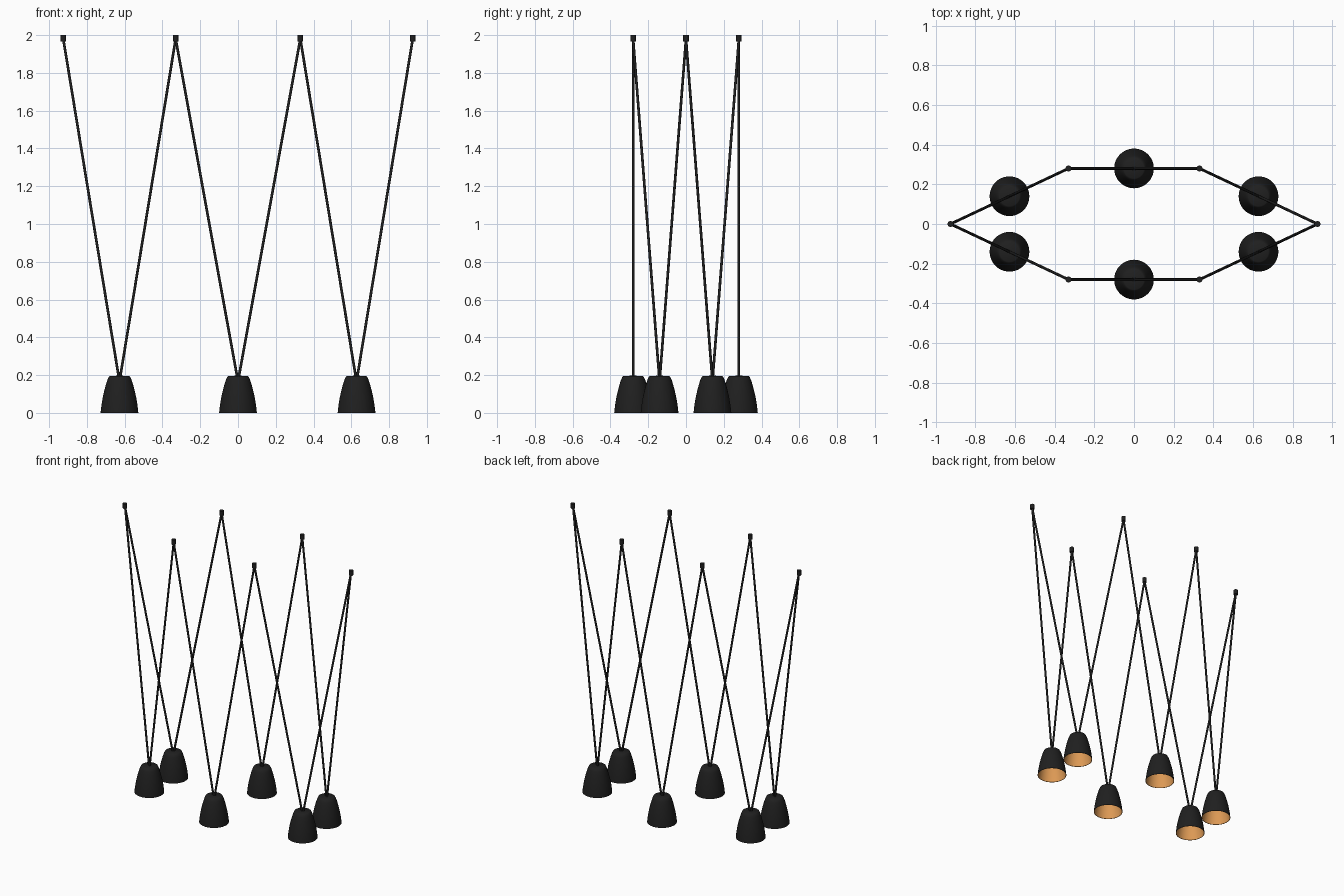
import bpy, bmesh, math
from mathutils import Vector

if "Cube" in bpy.data.objects:
    bpy.data.objects.remove(bpy.data.objects["Cube"])


def material(name, color):
    m = bpy.data.materials.new(name)
    m.diffuse_color = color
    m.use_nodes = True
    m.node_tree.nodes["Principled BSDF"].inputs["Base Color"].default_value = m.diffuse_color
    return m


black = material("matte_black", (0.014, 0.014, 0.014, 1))
copper = material("copper_lining", (0.72, 0.32, 0.09, 1))


def finish(name, bm, loc, mat):
    me = bpy.data.meshes.new(name)
    bm.to_mesh(me)
    bm.free()
    me.materials.append(mat)
    ob = bpy.data.objects.new(name, me)
    ob.location = loc
    bpy.context.collection.objects.link(ob)
    bpy.context.view_layer.objects.active = ob
    bpy.ops.object.select_all(action='DESELECT')
    ob.select_set(True)
    bpy.ops.object.shade_smooth_by_angle(angle=math.radians(40))
    return ob


def lathe(name, profile, loc, mat, flip=False, segs=48):
    """Revolve (radius, z) points listed from bottom to top about z."""
    bm = bmesh.new()
    rings = []
    for r, z in profile:
        if r == 0:
            rings.append([bm.verts.new((0, 0, z))] * segs)
        else:
            rings.append([bm.verts.new((r * math.cos(2 * math.pi * i / segs),
                                        r * math.sin(2 * math.pi * i / segs), z))
                          for i in range(segs)])
    for a, b in zip(rings, rings[1:]):
        for i in range(segs):
            j = (i + 1) % segs
            corners = list(dict.fromkeys([a[i], a[j], b[j], b[i]]))
            bm.faces.new(corners)
    if flip:
        bmesh.ops.reverse_faces(bm, faces=bm.faces[:])
    return finish(name, bm, loc, mat)


def rod(name, p, q, radius, mat):
    """Straight round cable between two points."""
    p, q = Vector(p), Vector(q)
    bm = bmesh.new()
    bmesh.ops.create_cone(bm, cap_ends=True, segments=16, radius1=radius,
                          radius2=radius, depth=(q - p).length)
    bm.transform((q - p).to_track_quat('Z', 'Y').to_matrix().to_4x4())
    return finish(name, bm, (p + q) / 2, mat)


# Bullet-shaped shade: outer shell and thin copper lining
outer = [(0.1, 0), (0.098, 0.02), (0.094, 0.05), (0.088, 0.085), (0.08, 0.12),
         (0.072, 0.15), (0.064, 0.175), (0.056, 0.192), (0.05, 0.196), (0, 0.197)]
inner = [(0.1, 0)] + [(max(r - 0.003, 0), z - 0.003 * (z > 0.18)) for r, z in outer]

# Ceiling mounts in order around the elongated hexagon
mounts = [(-0.925, 0), (-0.33, -0.28), (0.33, -0.28),
          (0.925, 0), (0.33, 0.28), (-0.33, 0.28)]

for i, (x, y) in enumerate(mounts):
    # Small ceiling mount
    lathe(f"ceiling_mount_{i}", [(0, 1.965), (0.015, 1.965), (0.015, 2), (0, 2)],
          (x, y, 0), black, segs=24)

    # Shade hangs halfway between neighbouring mounts
    a = Vector((x, y, 1.98))
    b = Vector((*mounts[(i + 1) % 6], 1.98))
    mid = (a + b) / 2
    mid.z = 0
    lathe(f"lamp_shade_{i}", outer, mid, black)
    lathe(f"shade_lining_{i}", inner, mid, copper, flip=True)

    # Pair of cables forming a V down to the shade
    for side, top in (("left", a), ("right", b)):
        out = Vector((top.x - mid.x, top.y - mid.y, 0)).normalized() * 0.005
        rod(f"cable_{i}_{side}", mid + out + Vector((0, 0, 0.194)), top, 0.007, black)
